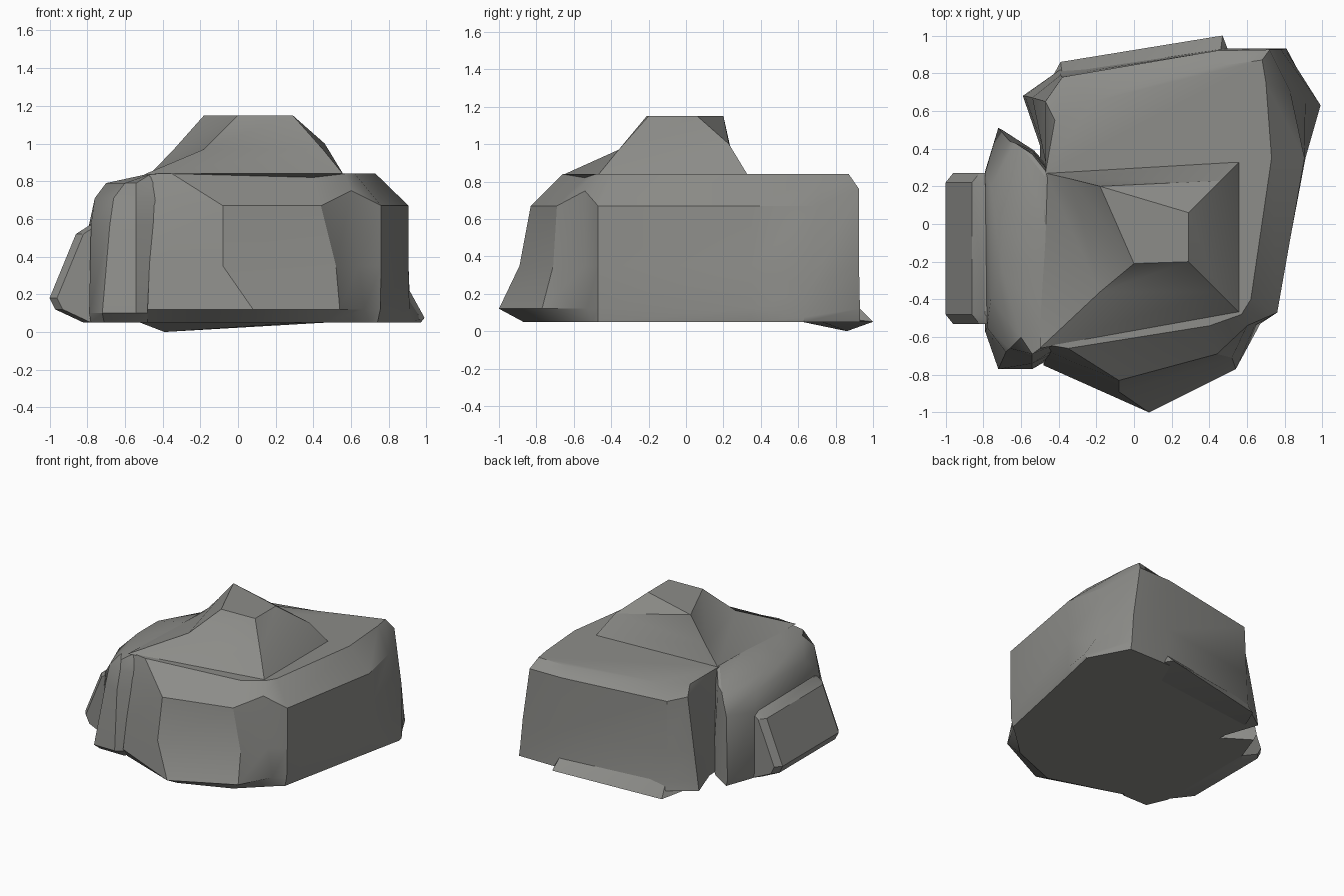
import bpy, bmesh, math

stone = bpy.data.materials.new("grey_stone")
stone.diffuse_color = (0.265, 0.265, 0.25, 1)


def finish(name, bm, angle=30):
    bmesh.ops.recalc_face_normals(bm, faces=bm.faces)
    mesh = bpy.data.meshes.new(name)
    bm.to_mesh(mesh)
    bm.free()
    mesh.materials.append(stone)
    obj = bpy.data.objects.new(name, mesh)
    bpy.context.collection.objects.link(obj)
    bpy.ops.object.select_all(action='DESELECT')
    obj.select_set(True)
    bpy.context.view_layer.objects.active = obj
    bpy.ops.object.shade_smooth_by_angle(angle=math.radians(angle))
    return obj


def loft(name, layers, split=False):
    """Skin stacked outlines, given as (height, [(x, y), ...]) from bottom to top.
    A third value on a point overrides the height of its layer."""
    bm = bmesh.new()
    rings = [[bm.verts.new((p[0], p[1], p[2] if len(p) > 2 else z)) for p in pts]
             for z, pts in layers]
    for a, b in zip(rings, rings[1:]):
        n = len(a)
        for i in range(n):
            j = (i + 1) % n
            if split:
                bm.faces.new((a[i], a[j], b[j]))
                bm.faces.new((a[i], b[j], b[i]))
            else:
                bm.faces.new((a[i], a[j], b[j], b[i]))
    bm.faces.new(rings[0][::-1])
    bm.faces.new(rings[-1])
    return finish(name, bm)


# Main boulder: spreading foot, upright walls, sloped shoulder, back ledge
loft("main_boulder", [
    (0.05, [(-.48, -.70), (.08, -.87), (.46, -.72), (.70, -.50), (.74, -.47), (.91, .35),
            (.97, .63), (.81, .93), (.45, .93), (-.39, .82), (-.59, .68), (-.50, .42)]),
    (0.12, [(-.48, -.75), (.08, -1.0), (.54, -.77), (.67, -.53), (.755, -.47), (.91, .35),
            (.99, .63, .075), (.80, .93), (.45, .925), (-.39, .80), (-.58, .68), (-.50, .42)]),
    (0.35, [(-.47, -.72), (-.08, -.89), (.52, -.71), (.64, -.54), (.76, -.47), (.905, .35),
            (.91, .66, .22), (.78, .925), (.45, .92), (-.39, .79), (-.54, .67), (-.48, .40)]),
    (0.67, [(-.45, -.68), (-.08, -.83), (.44, -.69), (.60, -.54, .75), (.76, -.47), (.905, .35),
            (.83, .70), (.72, .925, .76), (.44, .92, .76), (-.38, .78, .74), (-.47, .65, .75),
            (-.47, .33)]),
    (0.84, [(-.47, -.64), (-.35, -.66), (.40, -.54, .82), (.57, -.48), (.62, -.40), (.73, .35),
            (.70, .75), (.68, .87), (.46, .84, .82), (-.22, .65, .80), (-.42, .55, .80),
            (-.47, .27)]),
])

# Smaller boulder leaning on the left, rounded towards its top
loft("side_boulder", [
    (0.05, [(-.45, .30), (-.53, .39), (-.70, .50), (-.78, .28),
            (-.78, -.55), (-.71, -.71), (-.50, -.71), (-.42, -.60)]),
    (0.10, [(-.45, .30), (-.54, .39), (-.72, .51), (-.79, .28),
            (-.79, -.57), (-.72, -.77), (-.54, -.77), (-.42, -.70)]),
    (0.57, [(-.45, .28), (-.54, .39), (-.66, .44), (-.79, .27),
            (-.78, -.55), (-.68, -.68), (-.54, -.74), (-.42, -.68)]),
    (0.71, [(-.45, .28), (-.54, .38, .67), (-.63, .43, .66), (-.76, .20),
            (-.76, -.40), (-.66, -.66), (-.54, -.70), (-.43, -.67)]),
    (0.79, [(-.45, .27), (-.54, .37, .75), (-.60, .41, .73), (-.70, .00),
            (-.70, -.25), (-.60, -.60), (-.54, -.69), (-.44, -.65)]),
    (0.84, [(-.44, .26), (-.46, .27), (-.47, .25), (-.47, .00),
            (-.47, -.20), (-.47, -.50), (-.46, -.63), (-.42, -.62)]),
])

# Peak: gentle lower slope, then steeper up to a flat cap with a ridge to the back right
loft("peak", [
    (0.835, [(-.50, -.66), (.56, -.47), (.56, .33), (-.47, .27)]),
    (0.97, [(-.18, -.36), (.45, -.36), (.46, .23, 1.0), (-.34, .24)]),
    (1.15, [(.0, -.21), (.29, -.20), (.29, .06), (-.18, .20)]),
], split=True)

# Slanted slab with chamfered ends on the far left
loft("side_slab", [
    (z, [(-.68, .27), (x + .04, .27), (x, .22), (x, -.48), (x + .04, -.53), (-.68, -.53)])
    for z, x in [(.05, -.82), (.12, -.97), (.18, -1.0), (.52, -.86), (.565, -.79)]
])

# Thin sliver of rock at the foot of the back wall
bm = bmesh.new()
for p in [(-.39, .86, 0), (.47, 1.0, .05), (-.38, .79, .12), (.46, .92, .13),
          (-.52, .62, .05), (.50, .70, .06), (.50, .92, .06)]:
    bm.verts.new(p)
bmesh.ops.convex_hull(bm, input=bm.verts)
finish("back_slab", bm)
